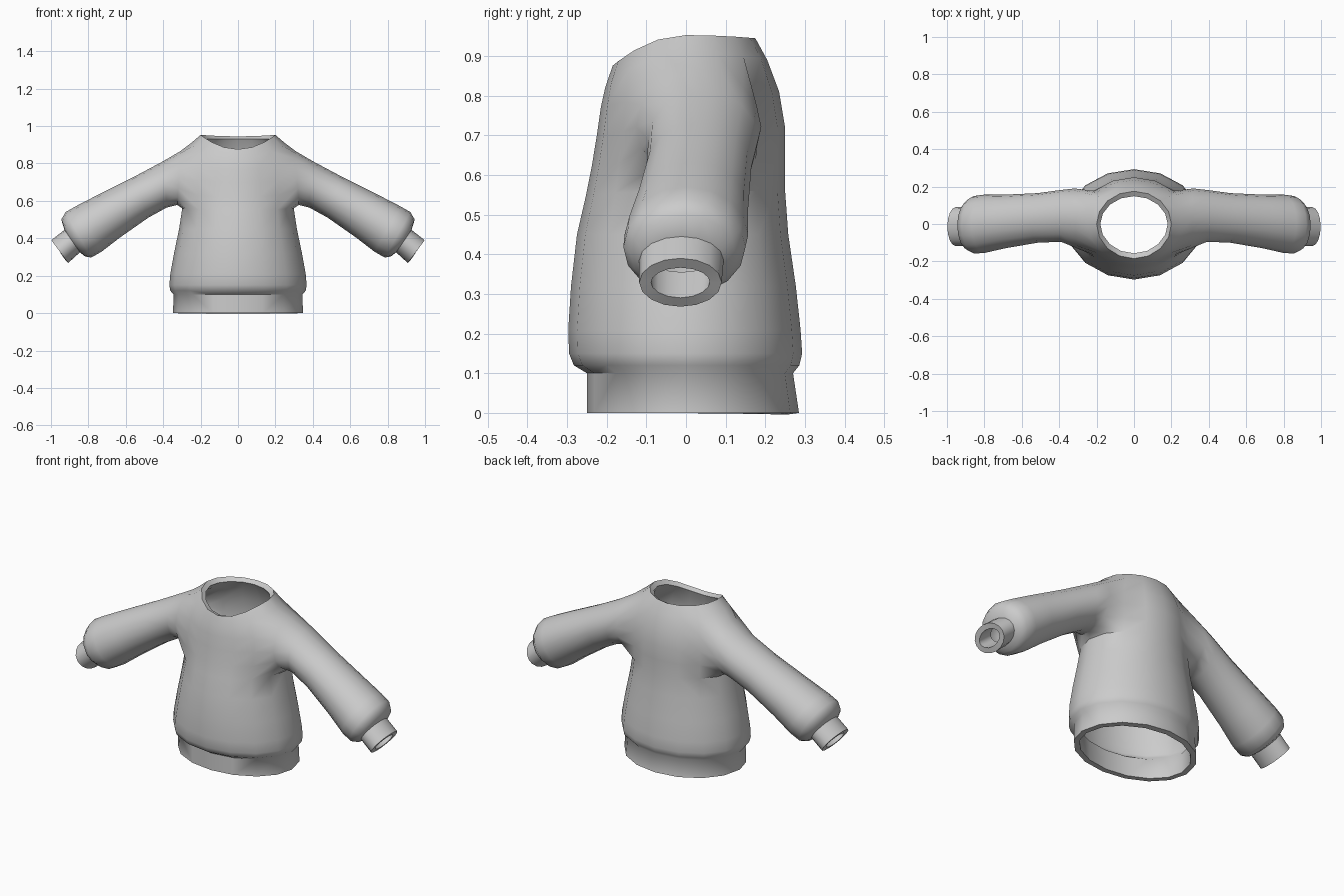
import bpy, bmesh, math
from mathutils import Vector

if "Cube" in bpy.data.objects:
    bpy.data.objects.remove(bpy.data.objects["Cube"])

# Torso rings: z at front / side / back, half width, front y, back y
TORSO = [
    (0.0, 0.0, 0.0, 0.347, -0.25, 0.285),
    (0.10, 0.10, 0.10, 0.345, -0.25, 0.27),
    (0.12, 0.12, 0.12, 0.362, -0.283, 0.286),
    (0.15, 0.15, 0.15, 0.367, -0.295, 0.293),
    (0.21, 0.21, 0.21, 0.362, -0.297, 0.289),
    (0.32, 0.32, 0.32, 0.342, -0.29, 0.277),
    (0.45, 0.45, 0.45, 0.315, -0.275, 0.258),
    (0.55, 0.56, 0.56, 0.298, -0.252, 0.25),
    (0.62, 0.64, 0.64, 0.30, -0.238, 0.25),
    (0.70, 0.72, 0.72, 0.30, -0.225, 0.25),
    (0.77, 0.80, 0.81, 0.29, -0.215, 0.235),
    (0.82, 0.91, 0.89, 0.25, -0.204, 0.205),
    (0.876, 0.953, 0.945, 0.20, -0.185, 0.175),
]
ARM_LOW, ARM_TOP = 7, 11          # torso rings bounding the armhole

# Sleeve rings: top (x, z), bottom (x, z), front y, back y
SLEEVE = [
    (0.31, 0.865, 0.325, 0.578, -0.125, 0.19),
    (0.40, 0.812, 0.38, 0.565, -0.095, 0.182),
    (0.55, 0.732, 0.48, 0.51, -0.10, 0.165),
    (0.75, 0.632, 0.63, 0.405, -0.13, 0.157),
    (0.87, 0.57, 0.73, 0.328, -0.155, 0.157),
    (0.922, 0.54, 0.785, 0.297, -0.158, 0.15),
    (0.945, 0.50, 0.818, 0.303, -0.14, 0.125),
    (0.928, 0.445, 0.845, 0.325, -0.118, 0.095),
    (0.998, 0.39, 0.908, 0.268, -0.118, 0.09),
]

bm = bmesh.new()


def torso_ring(zf, zs, zb, hw, yf, yb):
    ring = {}
    for i in range(-4, 5):
        a = i * math.pi / 8
        c, s = math.cos(a), math.sin(a)
        y, z_end = (s * yb, zb) if s > 0 else (-s * yf, zf)
        x = 0.0 if abs(i) == 4 else hw * c
        ring[i] = bm.verts.new((x, y, zs + (z_end - zs) * s * s))
    return ring


def sleeve_ring(tx, tz, bx, bz, yf, yb):
    top, low = Vector((tx, 0, tz)), Vector((bx, 0, bz))
    mid = (top + low) / 2 + Vector((0, (yf + yb) / 2, 0))
    up, side = (top - low) / 2, Vector((0, (yb - yf) / 2, 0))
    return [bm.verts.new(mid + up * math.cos(k * math.pi / 8)
                         + side * math.sin(k * math.pi / 8)) for k in range(16)]


# Half of the torso, leaving out the armhole
rings = [torso_ring(*r) for r in TORSO]
for r in range(len(rings) - 1):
    for i in range(-4, 4):
        if ARM_LOW <= r < ARM_TOP and -2 <= i < 2:
            continue
        a, b = rings[r], rings[r + 1]
        bm.faces.new((a[i], a[i + 1], b[i + 1], b[i]))

# Sleeve and cuff bridged onto the armhole edge
prev = ([rings[ARM_TOP][i] for i in (0, 1, 2)]
        + [rings[r][2] for r in (10, 9, 8)]
        + [rings[ARM_LOW][i] for i in (2, 1, 0, -1, -2)]
        + [rings[r][-2] for r in (8, 9, 10)]
        + [rings[ARM_TOP][i] for i in (-2, -1)])
for spec in SLEEVE:
    ring = sleeve_ring(*spec)
    for k in range(16):
        n = (k + 1) % 16
        bm.faces.new((prev[k], ring[k], ring[n], prev[n]))
    prev = ring
# drop the unused points inside the armhole
bmesh.ops.delete(bm, geom=[v for v in bm.verts if not v.link_faces], context='VERTS')

mesh = bpy.data.meshes.new("sweater")
bm.to_mesh(mesh)
bm.free()
sweater = bpy.data.objects.new("sweater", mesh)
bpy.context.collection.objects.link(sweater)
bpy.context.view_layer.objects.active = sweater
sweater.select_set(True)

# Mirror to the other side, then give the cloth thickness
mirror = sweater.modifiers.new("mirror", 'MIRROR')
mirror.use_clip = True
shell = sweater.modifiers.new("cloth", 'SOLIDIFY')
shell.thickness = 0.03
shell.offset = -1
for name in ("mirror", "cloth"):
    bpy.ops.object.modifier_apply(modifier=name)
bpy.ops.object.shade_smooth_by_angle(angle=math.radians(50))
